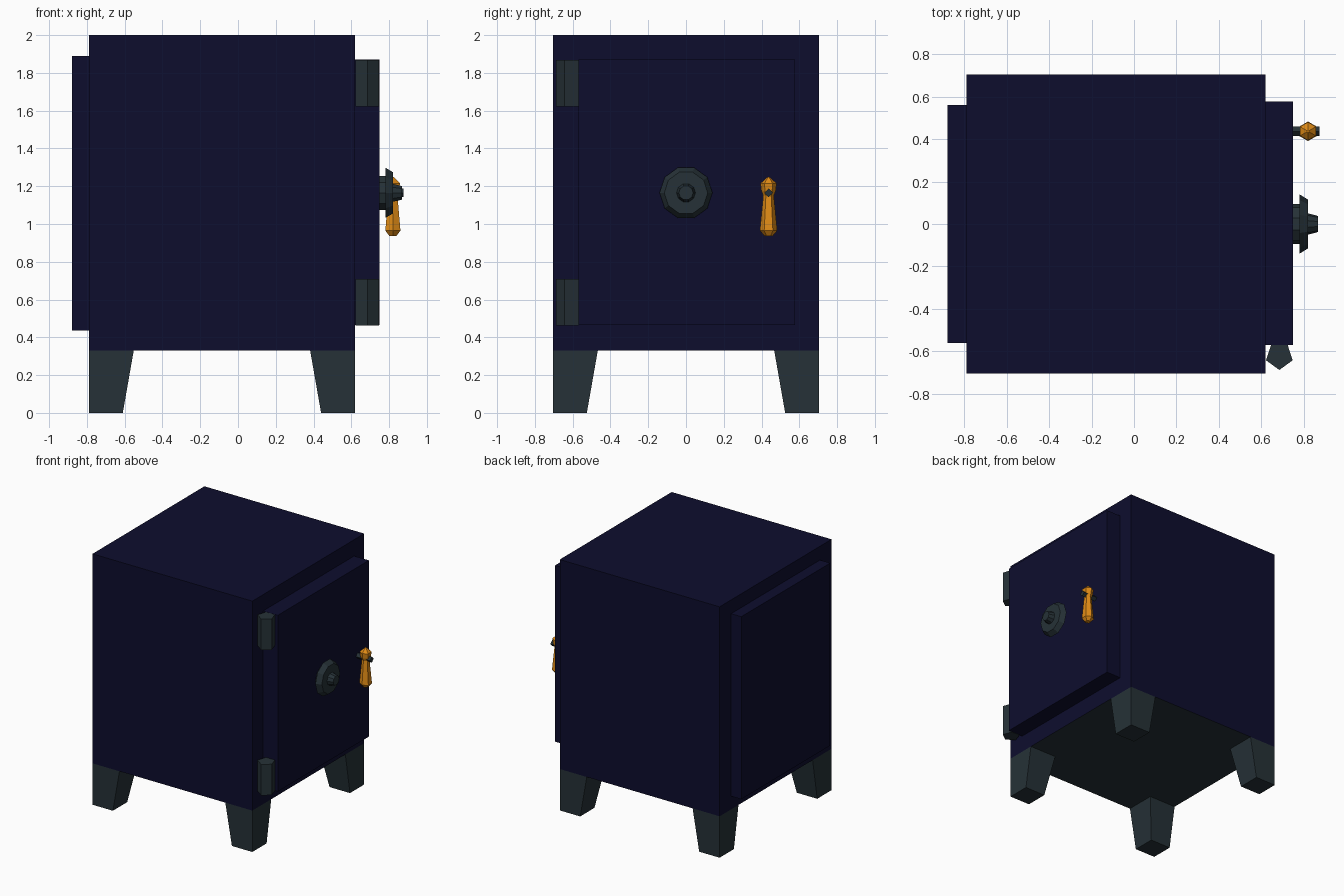
import bpy, bmesh, math
from mathutils import Matrix, Vector

if "Cube" in bpy.data.objects:
    bpy.data.objects.remove(bpy.data.objects["Cube"])


def material(name, rgb):
    m = bpy.data.materials.new(name)
    m.diffuse_color = (*rgb, 1)
    m.use_nodes = True
    m.node_tree.nodes["Principled BSDF"].inputs["Base Color"].default_value = m.diffuse_color
    return m


NAVY = material("navy paint", (0.004, 0.004, 0.027))
SLATE = material("dark slate metal", (0.019, 0.031, 0.038))
ORANGE = material("orange brass", (0.75, 0.26, 0.008))


def finish(name, bm, *mats):
    bmesh.ops.recalc_face_normals(bm, faces=bm.faces)
    me = bpy.data.meshes.new(name)
    bm.to_mesh(me)
    bm.free()
    ob = bpy.data.objects.new(name, me)
    bpy.context.collection.objects.link(ob)
    for m in mats:
        me.materials.append(m)
    return ob


def box(name, lo, hi, *mats):
    bm = bmesh.new()
    bmesh.ops.create_cube(bm, size=1)
    for v in bm.verts:
        v.co = Vector([hi[i] if v.co[i] > 0 else lo[i] for i in range(3)])
    bm.normal_update()
    if len(mats) > 1:  # second material goes on the underside
        for f in bm.faces:
            if f.normal.z < -0.5:
                f.material_index = 1
    return finish(name, bm, *mats)


def lathe(name, profile, sides, matrix, mat, start=0.0):
    """Faceted turned part: profile of (radius, height) about local z."""
    bm = bmesh.new()
    rings = []
    for r, h in profile:
        rings.append([bm.verts.new((r * math.cos(start + math.tau * i / sides),
                                    r * math.sin(start + math.tau * i / sides), h))
                      for i in range(sides)])
    for a, b in zip(rings, rings[1:]):
        for i in range(sides):
            j = (i + 1) % sides
            bm.faces.new((a[i], a[j], b[j], b[i]))
    bm.faces.new(rings[0])
    bm.faces.new(rings[-1])
    bm.transform(matrix)
    return finish(name, bm, mat)


# Cabinet, door and back panel
X0, X1, Y = -0.79, 0.62, 0.705
box("cabinet", (X0, -Y, 0.33), (X1, Y, 2.0), NAVY, SLATE)
box("door", (X1 - 0.01, -0.57, 0.465), (0.75, 0.578, 1.87), NAVY)
box("back_panel", (-0.88, -0.56, 0.435), (X0 + 0.01, 0.56, 1.89), NAVY)

# Tapered legs, flush with the outer corners
for xn, cx, sx in (("back", X0, 1), ("front", X1, -1)):
    for yn, cy, sy in (("left", -Y, 1), ("right", Y, -1)):
        bm = bmesh.new()
        bmesh.ops.create_cube(bm, size=1)
        for v in bm.verts:
            top = v.co.z > 0
            w = 0.238 if top else 0.18
            v.co = Vector((cx + sx * (w if v.co.x > 0 else 0),
                           cy + sy * (w if v.co.y > 0 else 0),
                           0.33 if top else 0))
        finish(f"{xn}_{yn}_leg", bm, SLATE)

# Five-sided hinge barrels
for name, z in (("lower_hinge", 0.463), ("upper_hinge", 1.622)):
    lathe(name, [(0.066, 0), (0.066, 0.247)], 5,
          Matrix.Translation((0.685, -0.622, z)), SLATE, -math.pi / 2)

# Combination dial, turned about x
to_x = Matrix.Rotation(math.pi / 2, 4, 'Y')
lathe("dial", [(0.095, -0.01), (0.095, 0.03), (0.14, 0.03), (0.115, 0.07),
               (0.05, 0.07), (0.038, 0.117)], 10,
      Matrix.Translation((0.75, 0, 1.165)) @ to_x, SLATE, math.pi / 2)

# Handle shaft and orange lever
lathe("handle_shaft", [(0.023, -0.01), (0.023, 0.125)], 4,
      Matrix.Translation((0.75, 0.437, 1.165)) @ to_x, SLATE)
lathe("handle_lever", [(0.022, 0.937), (0.046, 0.965), (0.028, 1.15), (0.038, 1.175),
                       (0.043, 1.215), (0.006, 1.248)], 6,
      Matrix.Translation((0.82, 0.437, 0)), ORANGE, math.pi / 2)
